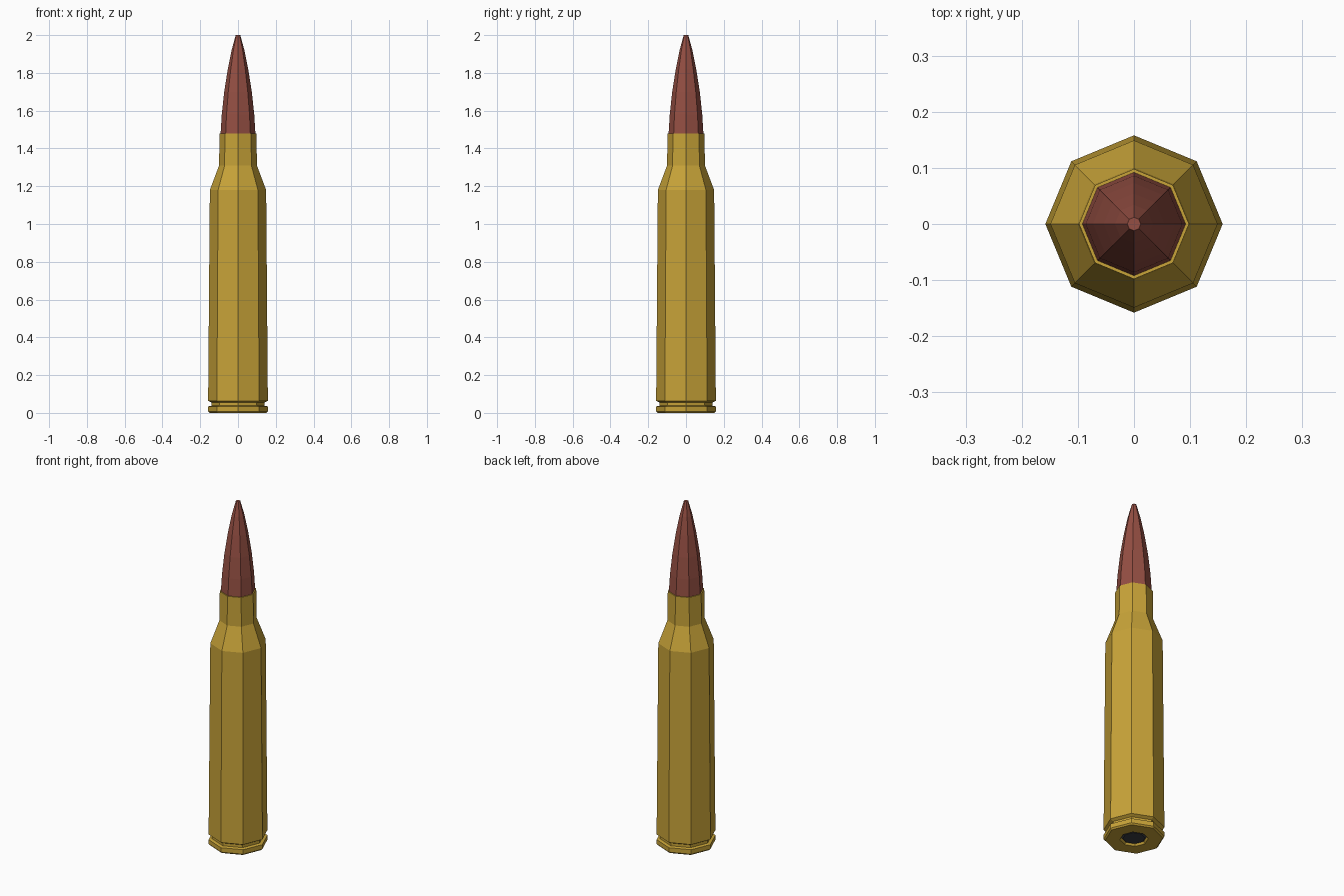
import bpy, bmesh, math

if "Cube" in bpy.data.objects:
    bpy.data.objects.remove(bpy.data.objects["Cube"])

SIDES = 8


def material(name, rgb):
    m = bpy.data.materials.new(name)
    m.diffuse_color = (*rgb, 1)
    m.use_nodes = True
    m.node_tree.nodes["Principled BSDF"].inputs["Base Color"].default_value = m.diffuse_color
    return m


def lathe(name, profile, mat, cap_bottom=False, cap_top=False):
    """Turn a (radius, height) profile into a flat-sided solid."""
    bm = bmesh.new()
    rings = []
    for r, z in profile:
        rings.append([bm.verts.new((r * math.cos(a), r * math.sin(a), z))
                      for a in (2 * math.pi * i / SIDES for i in range(SIDES))])
    for low, high in zip(rings, rings[1:]):
        for i in range(SIDES):
            j = (i + 1) % SIDES
            bm.faces.new((low[i], low[j], high[j], high[i]))
    if cap_bottom:
        bm.faces.new(rings[0][::-1])
    if cap_top:
        bm.faces.new(rings[-1])
    mesh = bpy.data.meshes.new(name)
    bm.to_mesh(mesh)
    bm.free()
    mesh.materials.append(mat)
    obj = bpy.data.objects.new(name, mesh)
    bpy.context.collection.objects.link(obj)
    return obj


brass = material("brass", (0.58, 0.37, 0.04))
copper = material("copper", (0.30, 0.078, 0.056))
primer_grey = material("dark grey", (0.045, 0.047, 0.055))

# Case: primer pocket, rim, extractor groove, body, shoulder, neck and lip
lathe("case", [
    (0.066, 0.012), (0.074, 0.0), (0.150, 0.0), (0.158, 0.008),
    (0.158, 0.034), (0.140, 0.038), (0.140, 0.054), (0.158, 0.064),
    (0.158, 0.072), (0.149, 1.18), (0.100, 1.31), (0.098, 1.48),
    (0.091, 1.48),
], brass)

# Primer set into the base
lathe("primer", [(0.058, 0.006), (0.066, 0.012)], primer_grey, cap_bottom=True)

# Bullet with a curved nose and small flat tip
lathe("bullet", [
    (0.092, 1.48), (0.086, 1.58), (0.073, 1.70), (0.054, 1.82),
    (0.034, 1.92), (0.012, 2.0),
], copper, cap_top=True)
